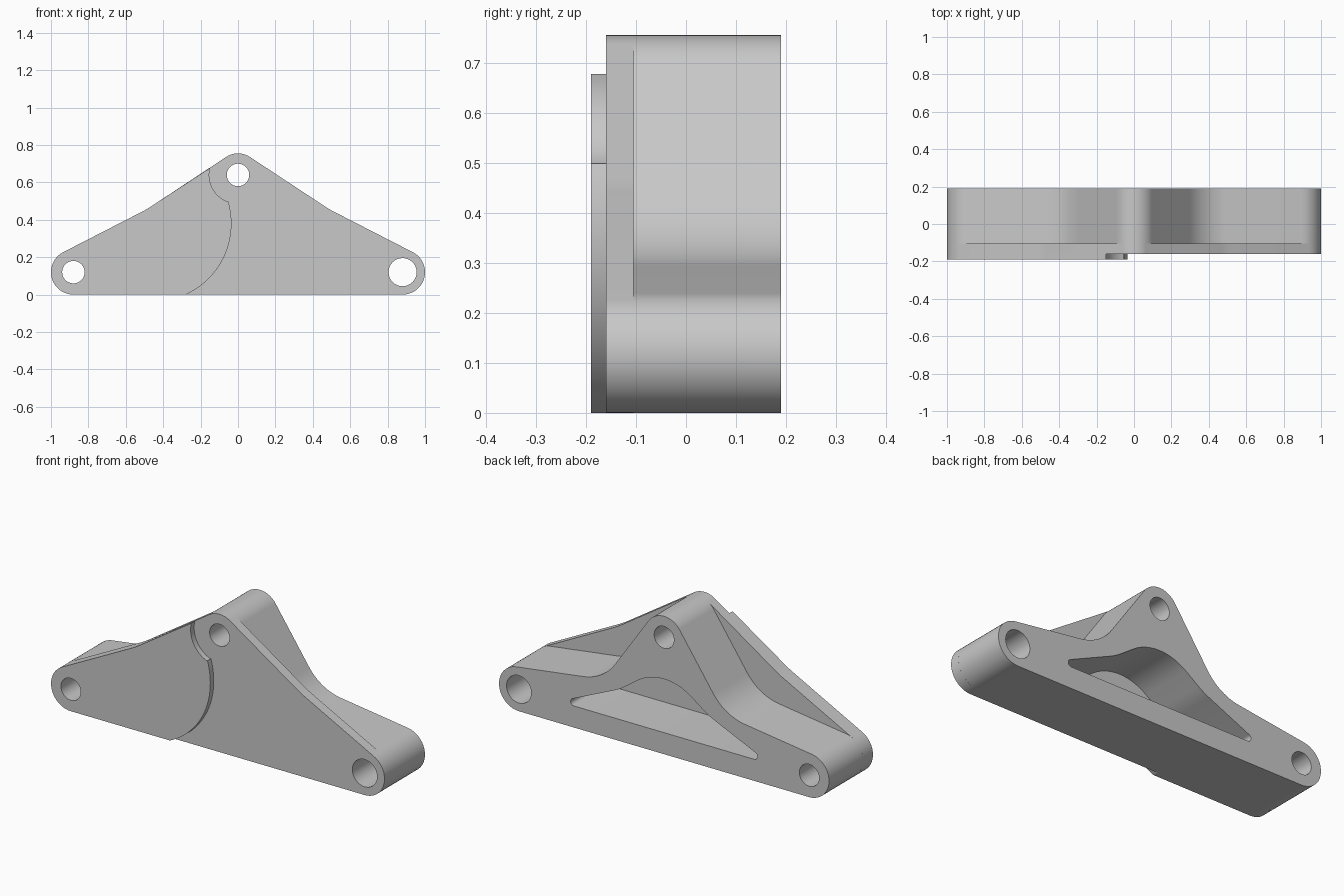
import bpy
import bmesh
from math import radians, degrees, cos, sin, tan, atan2
from mathutils import Vector

old = bpy.data.objects.get("Cube")
if old:
    bpy.data.objects.remove(old, do_unlink=True)

SHADE = (0.58, 0.58, 0.58, 1)
grey = bpy.data.materials.new("plain grey")
grey.use_nodes = True
grey.diffuse_color = SHADE
grey.node_tree.nodes["Principled BSDF"].inputs["Base Color"].default_value = SHADE

END = (0.88, 0.12)      # centre of each lower boss, mirrored in x
TOP = (0, 0.64)         # centre of the upper boss
BOSS_R, TOP_R = 0.12, 0.115
BACK, JOINT, FACE, RAISED = 0.19, -0.105, -0.16, -0.19


def arc(centre, r, start, end, steps=20):
    angles = [radians(start + (end - start) * i / steps) for i in range(steps + 1)]
    return [(centre[0] + r * cos(a), centre[1] + r * sin(a)) for a in angles]


def fillet(before, corner, after, r, steps=12):
    """Points of a round of radius r in place of a corner."""
    c = Vector(corner)
    u = (Vector(before) - c).normalized()
    v = (Vector(after) - c).normalized()
    half = u.angle(v) / 2
    centre = c + (u + v).normalized() * (r / sin(half))
    reach = r / tan(half)
    a, b = c + u * reach - centre, c + v * reach - centre
    start = degrees(atan2(a.y, a.x))
    turn = degrees(atan2(a.x * b.y - a.y * b.x, a.dot(b)))
    return arc(centre, r, start, start + turn, steps)


def mirrored(points):
    return [(-x, z) for x, z in reversed(points)]


def symmetric(half):
    """Close a half outline that runs from the bottom up to x = 0."""
    return half + mirrored(half)[1:]


def hole(centre, r):
    return arc(centre, r, 0, 360, 48)[:-1]


def prism(name, loops, y_front, y_back):
    """Fill an outline with holes and extrude it along y."""
    bm = bmesh.new()
    edges = []
    for loop in loops:
        verts = [bm.verts.new((x, y_front, z)) for x, z in loop]
        edges += [bm.edges.new((v, verts[i - 1])) for i, v in enumerate(verts)]
    bmesh.ops.triangle_fill(bm, use_beauty=True, edges=edges)
    made = bmesh.ops.extrude_face_region(bm, geom=bm.faces[:], use_keep_orig=True)
    moved = [g for g in made["geom"] if isinstance(g, bmesh.types.BMVert)]
    bmesh.ops.translate(bm, verts=moved, vec=(0, y_back - y_front, 0))
    bmesh.ops.recalc_face_normals(bm, faces=bm.faces[:])
    mesh = bpy.data.meshes.new(name)
    bm.to_mesh(mesh)
    bm.free()
    mesh.materials.append(grey)
    obj = bpy.data.objects.new(name, mesh)
    bpy.context.collection.objects.link(obj)
    bpy.ops.object.select_all(action="DESELECT")
    obj.select_set(True)
    bpy.context.view_layer.objects.active = obj
    bpy.ops.object.shade_smooth_by_angle(angle=radians(25))


right_hole = hole((-END[0], END[1]), 0.06)
bores = [hole(END, 0.075), right_hole, hole(TOP, 0.06)]

# Front plate
plate_end = arc(END, BOSS_R, -90, 62.8)
plate_top = arc(TOP, TOP_R, 56.5, 90)
kink = fillet(plate_end[-1], (0.49, 0.455), plate_top[0], 0.5)
prism("front_plate", [symmetric(plate_end + kink + plate_top)] + bores, FACE, JOINT)

# Rear frame with concave flanks and a triangular pocket
frame_end = arc(END, BOSS_R, -90, 82)
frame_top = arc(TOP, TOP_R, 34.8, 90)
flank = fillet(frame_end[-1], (0.368, 0.311), frame_top[0], 0.28)

tip, bend, peak = (0.64, 0.118), (0.27, 0.283), (0, 0.475)
pocket_half = (fillet((0, 0.118), tip, bend, 0.02)
               + fillet(tip, bend, peak, 0.4)
               + fillet(bend, peak, (-bend[0], bend[1]), 0.28)[:7])
prism("rear_frame",
      [symmetric(frame_end + flank + frame_top), symmetric(pocket_half)] + bores,
      JOINT, BACK)

# Raised panel: right half of the plate outline, closed by two arcs
panel = (mirrored(plate_end + kink)
         + arc((-0.452, 0.38), 0.417, -65.6, 16.5, 32)
         + arc(TOP, 0.154, 249, 166))
prism("raised_panel", [panel, right_hole], RAISED, FACE)
